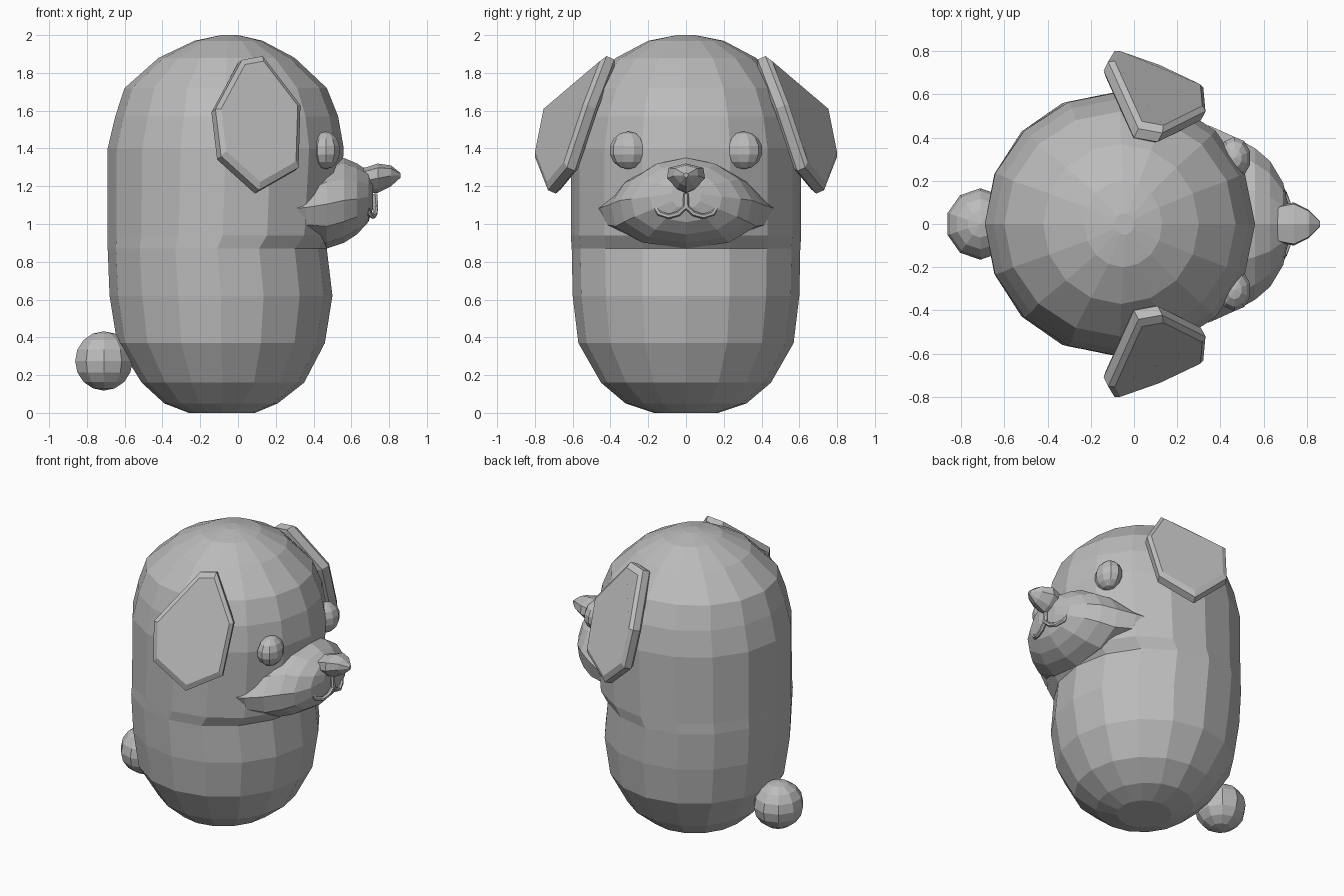
import bpy, bmesh, math
from mathutils import Vector

if "Cube" in bpy.data.objects:
    bpy.data.objects.remove(bpy.data.objects["Cube"], do_unlink=True)

grey = bpy.data.materials.new("soft_grey")
grey.use_nodes = True
grey.diffuse_color = (0.5, 0.5, 0.5, 1)
grey.node_tree.nodes["Principled BSDF"].inputs["Base Color"].default_value = (0.5, 0.5, 0.5, 1)


def finish(name, bm):
    bmesh.ops.recalc_face_normals(bm, faces=bm.faces)
    mesh = bpy.data.meshes.new(name)
    bm.to_mesh(mesh)
    bm.free()
    mesh.materials.append(grey)
    obj = bpy.data.objects.new(name, mesh)
    bpy.context.collection.objects.link(obj)
    return obj


def loft(name, rings):
    """Skin rings of equal length and cap both ends."""
    bm = bmesh.new()
    loops = [[bm.verts.new(p) for p in ring] for ring in rings]
    n = len(loops[0])
    for a, b in zip(loops, loops[1:]):
        for i in range(n):
            j = (i + 1) % n
            bm.faces.new((a[i], a[j], b[j], b[i]))
    bm.faces.new(loops[0])
    bm.faces.new(loops[-1])
    return finish(name, bm)


def angles(n):
    return [2 * math.pi * i / n for i in range(n)]


def ball(name, centre, size, segments=10, rows=7):
    bm = bmesh.new()
    bmesh.ops.create_uvsphere(bm, u_segments=segments, v_segments=rows, radius=1)
    for v in bm.verts:
        v.co = Vector(centre) + Vector(s * c for s, c in zip(size, v.co))
    return finish(name, bm)


# Body and head: height, back x, front x, half width
body_rows = [
    (0, -.26, .09, .17), (.05, -.39, .21, .32), (.16, -.51, .35, .45),
    (.37, -.64, .46, .57), (.62, -.68, .50, .60), (.87, -.69, .47, .605),
    (.94, -.69, .53, .61), (1.40, -.69, .56, .61), (1.57, -.65, .53, .58),
    (1.72, -.60, .47, .52), (1.88, -.42, .30, .37), (1.97, -.23, .13, .20),
    (2.0, -.09, .0, .05)]
loft("body", [[((b + f) / 2 + (f - b) / 2 * math.cos(a), w * math.sin(a), z)
               for a in angles(16)] for z, b, f, w in body_rows])

# Muzzle: x, bottom, top, half width
muzzle_rows = [
    (.20, .95, 1.20, .50), (.36, .905, 1.27, .45), (.47, .87, 1.34, .40),
    (.56, .90, 1.35, .35), (.63, .945, 1.32, .29), (.69, 1.01, 1.28, .19),
    (.715, 1.08, 1.24, .08)]
loft("muzzle", [[(x, w * math.cos(a) * (1 - .15 * math.sin(a)),
                  (lo + hi) / 2 + (hi - lo) / 2 * math.sin(a))
                 for a in angles(12)] for x, lo, hi, w in muzzle_rows])

# Nose: wide at the top, narrow below
nose_rows = [(.58, 1.20, 1.29, .06), (.68, 1.16, 1.30, .11), (.74, 1.165, 1.32, .125),
             (.81, 1.20, 1.31, .08), (.86, 1.245, 1.27, .015)]
loft("nose", [[(x, w * math.cos(a) * (.8 + .35 * math.sin(a)),
                (lo + hi) / 2 + (hi - lo) / 2 * math.sin(a))
               for a in angles(8)] for x, lo, hi, w in nose_rows])

# Tail
ball("tail", (-.71, 0, .275), (.16, .165, .157), 10, 8)

# Ear outline: x, y, z
ear = [(.01, .42, 1.86), (.12, .40, 1.88), (.32, .50, 1.62), (.31, .61, 1.29),
       (.10, .71, 1.17), (-.10, .78, 1.35), (-.13, .73, 1.60)]

for side, name in ((1, "left"), (-1, "right")):
    # Tilted slab with a bevelled rim
    pts = [Vector((x, side * y, z)) for x, y, z in ear]
    mid = sum(pts, Vector()) / len(pts)
    out = Vector((.42, side * .83, .36)).normalized()
    loft(name + "_ear", [[mid + (p - mid) * s + out * d for p in pts]
                         for s, d in ((.92, -.045), (1, -.025), (1, .025), (.9, .045))])

    ball(name + "_eye", (.465, side * .305, 1.39), (.078, .1, .1))

    # Half of the smile, as a tapering-free tube
    path = [(.725, 0, 1.16), (.73, .003, 1.09), (.725, .04, 1.055),
            (.715, .09, 1.04), (.695, .14, 1.055), (.682, .16, 1.085)]
    rings = []
    for i, p in enumerate(path):
        t = Vector(path[min(i + 1, 5)]) - Vector(path[max(i - 1, 0)])
        across = t.cross(Vector((1, 0, 0))).normalized()
        depth = across.cross(t).normalized()
        ring = [Vector(p) + .014 * (across * math.cos(a) + depth * math.sin(a))
                for a in angles(6)]
        rings.append([(q.x, side * q.y, q.z) for q in ring])
    loft(name + "_mouth_line", rings)
